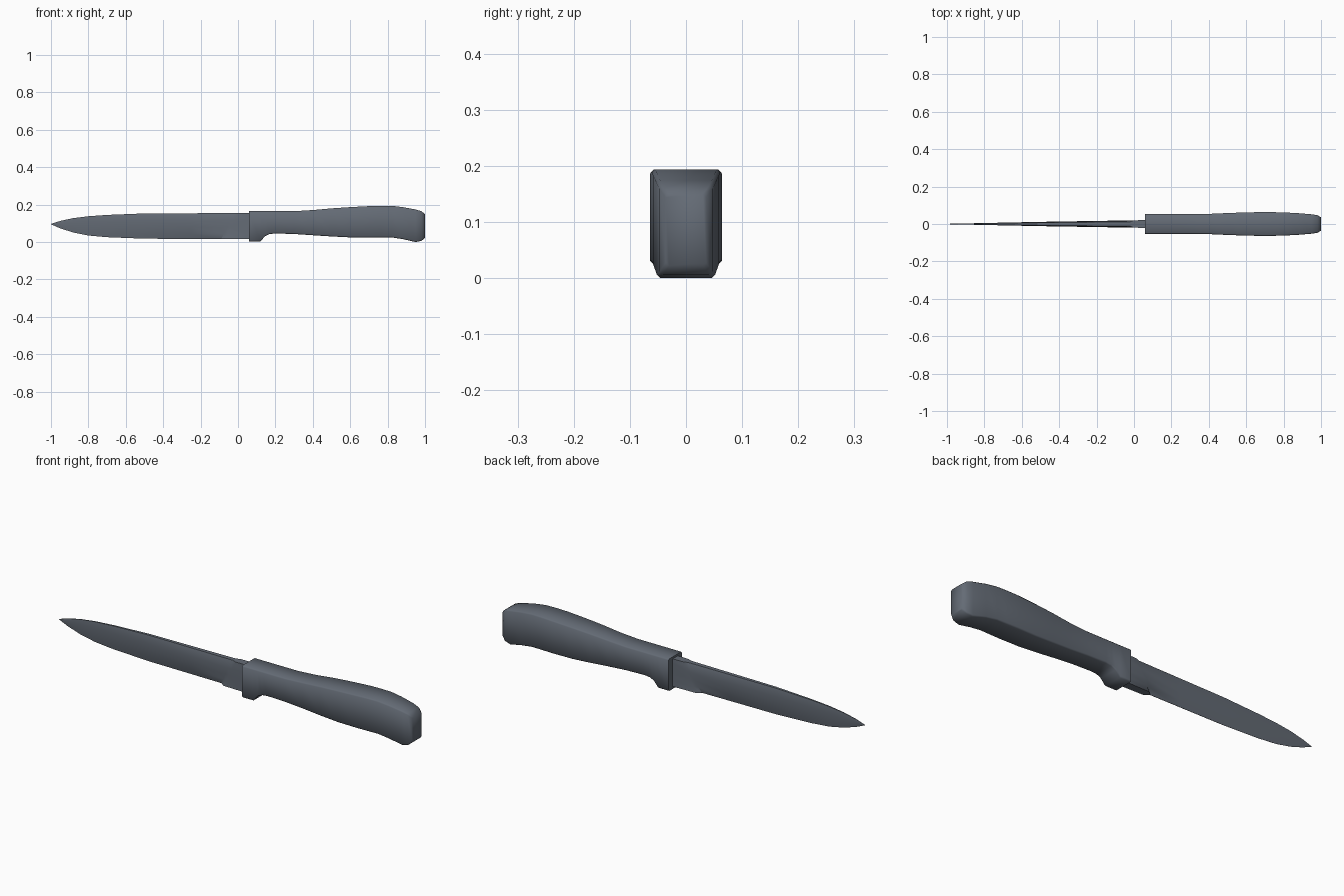
import bpy, bmesh

if "Cube" in bpy.data.objects:
    bpy.data.objects.remove(bpy.data.objects["Cube"])

steel = bpy.data.materials.new("slate_grey")
steel.diffuse_color = (0.127, 0.147, 0.178, 1)
steel.use_nodes = True
steel.node_tree.nodes["Principled BSDF"].inputs["Base Color"].default_value = steel.diffuse_color


def interp(pts, x):
    """Linear lookup in a list of (x, value) points."""
    for (x0, v0), (x1, v1) in zip(pts, pts[1:]):
        if x <= x1:
            return v0 + (v1 - v0) * max(0, (x - x0)) / (x1 - x0)
    return pts[-1][1]


def loft(name, sections, angle):
    """Skin a row of equal-length closed sections, cap both ends."""
    bm = bmesh.new()
    rings = [[bm.verts.new(p) for p in s] for s in sections]
    n = len(rings[0])
    for a, b in zip(rings, rings[1:]):
        for i in range(n):
            j = (i + 1) % n
            bm.faces.new((a[i], a[j], b[j], b[i]))
    bm.faces.new(rings[0])
    bm.faces.new(rings[-1])
    bmesh.ops.remove_doubles(bm, verts=bm.verts, dist=0.00005)
    bmesh.ops.recalc_face_normals(bm, faces=bm.faces)
    me = bpy.data.meshes.new(name)
    bm.to_mesh(me)
    bm.free()
    ob = bpy.data.objects.new(name, me)
    bpy.context.collection.objects.link(ob)
    me.materials.append(steel)
    bpy.ops.object.select_all(action='DESELECT')
    ob.select_set(True)
    bpy.context.view_layer.objects.active = ob
    bpy.ops.object.shade_smooth_by_angle(angle=angle)
    return ob


# blade: symmetric outline, ground to an edge, slanted plunge line at the heel
blade_top = [(-1, .097), (-.95, .113), (-.88, .128), (-.8, .138), (-.7, .145),
             (-.5, .153), (.08, .155)]
blade_low = [(-1, .095), (-.95, .073), (-.88, .051), (-.8, .035), (-.7, .026),
             (-.5, .018), (.08, .015)]
blade_half = [(-1, .001), (-.5, .0115), (.08, .021)]
ground = [(0, .05), (.2, .55), (.45, .9), (.7, 1), (.9, .85), (1, .6)]
sections = []
for x in [-1, -.975, -.95, -.915, -.88, -.8, -.7, -.5, -.25, -.02, 0, .08]:
    ring = []
    for f, w in ground:
        px = x
        if -.1 < x < .05:                      # slant the plunge line
            px = x - .07 * (1 - f)
        lo, hi = interp(blade_low, px), interp(blade_top, px)
        t = interp(blade_half, px) * (1 if x >= 0 else w)
        ring.append((px, t, lo + f * (hi - lo)))
    sections.append(ring + [(px, -y, z) for px, y, z in reversed(ring)])
loft("blade", sections, 0.6)

# handle: boxy section with small chamfers, finger guard and flared butt
handle_top = [(.06, .165), (.3, .165), (.4, .171), (.5, .180), (.65, .190),
              (.75, .194), (.83, .194), (.9, .184), (.975, .169), (1, .15)]
handle_low = [(.06, .003), (.12, .003), (.145, .032), (.17, .043), (.2, .046),
              (.3, .043), (.45, .033), (.58, .025), (.82, .025), (.88, .016),
              (.95, .0), (.98, .006), (1, .022)]
handle_half = [(.06, .053), (.38, .053), (.55, .061), (.7, .064), (.8, .062),
               (.93, .055), (.98, .047), (1, .036)]
sections = []
for x in [.06, .12, .145, .17, .2, .3, .4, .5, .6, .7, .76, .82, .88, .95, .98, 1]:
    t, lo, hi = (interp(p, x) for p in (handle_half, handle_low, handle_top))
    c = .006
    half = [(x, t - c, lo), (x, t, lo + c), (x, t, hi - c), (x, t - c, hi)]
    sections.append(half + [(px, -y, z) for px, y, z in reversed(half)])
loft("handle", sections, 1.05)
